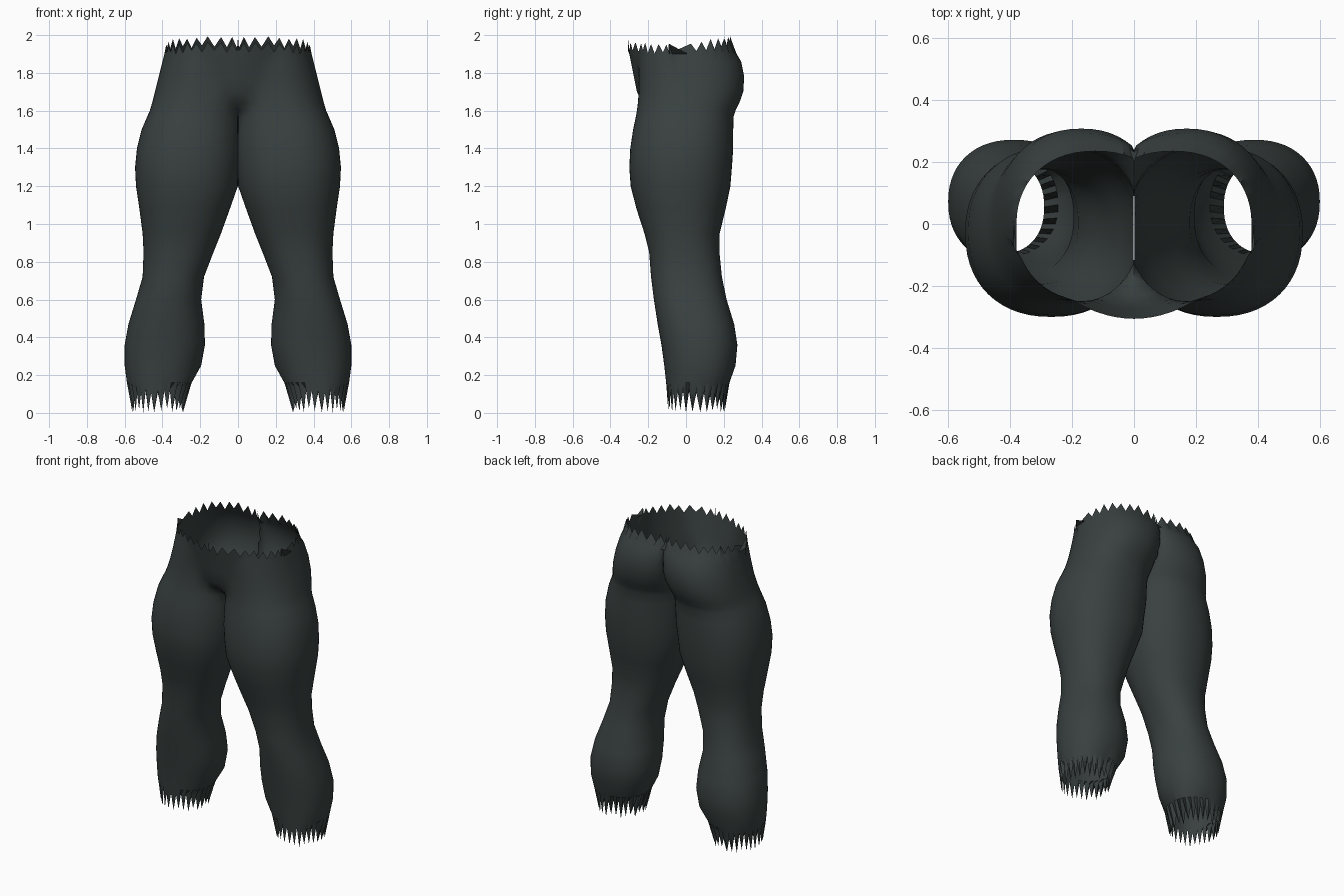
import bpy, bmesh, math, random

if "Cube" in bpy.data.objects:
    bpy.data.objects.remove(bpy.data.objects["Cube"])
random.seed(4)

N = 56  # points around each leg
cloth = bpy.data.materials.new("dark_grey_green")
cloth.diffuse_color = (0.040, 0.052, 0.050, 1)
cloth.use_nodes = True
cloth.node_tree.nodes["Principled BSDF"].inputs["Base Color"].default_value = cloth.diffuse_color

# Sections of one leg and half the hips: z, inner x, outer x, front y, back y
SECTIONS = [
    (0.025, .29, .56, -.095, .205), (0.13, .245, .588, -.105, .23),
    (0.25, .195, .60, -.115, .262), (0.36, .175, .60, -.13, .272),
    (0.47, .178, .58, -.15, .255), (0.60, .195, .54, -.17, .215),
    (0.72, .18, .505, -.185, .19), (0.85, .13, .50, -.195, .177),
    (0.95, .09, .505, -.22, .178), (1.08, .043, .522, -.262, .21),
    (1.20, .0, .54, -.293, .235), (1.30, -.01, .545, -.30, .243),
    (1.40, -.02, .535, -.295, .25), (1.50, -.02, .51, -.28, .25),
    (1.57, -.02, .48, -.265, .252), (1.60, -.025, .467, -.26, .262),
    (1.64, -.035, .455, -.255, .282), (1.70, -.06, .44, -.25, .303),
    (1.78, -.08, .42, -.25, .308), (1.86, -.10, .40, -.25, .292),
    (1.90, -.12, .39, -.25, .268), (1.93, -.13, .38, -.25, .235),
]
SPLIT = 1.59  # above this height both halves share one cavity
LAST = len(SECTIONS) - 1


def power(v, e):
    return math.copysign(abs(v) ** e, v)


def front_panel(x, z):
    """Depth of the bulging front between the thighs."""
    return -.31 + (1.95 - z) * .2 + max(0, 1.66 - z) * 1.0 + 1.5 * x * x


def ring(bm, row):
    z, xi, xo, yf, yb = SECTIONS[row]
    cx, rx, cy, ry = (xi + xo) / 2, (xo - xi) / 2, (yf + yb) / 2, (yb - yf) / 2
    verts = []
    for i in range(N):
        a = 2 * math.pi * i / N
        x = max(cx + rx * power(math.cos(a), .9), 0 if z > SPLIT else .001)
        y = cy + ry * power(math.sin(a), .9)
        h = z
        if z > SPLIT and y < 0:
            y = min(y, front_panel(x, z))
        # Ragged edges: every second point forms a tooth
        if row == 0:
            h = random.uniform(.0, .03) if i % 2 else random.uniform(.10, .13)
        elif row == 1:
            h += .03
        elif row == LAST:
            h = (1.955 if i % 2 else 1.905) + random.uniform(-.008, .008)
            h += max(0, y) * .16 + max(0, -y - .1) * .06
        verts.append(bm.verts.new((x, y, h)))
    return verts


# Trousers: loft one half, open the cavity between the hips, then mirror
bm = bmesh.new()
rings = [ring(bm, r) for r in range(len(SECTIONS))]
for lo, hi in zip(rings, rings[1:]):
    for i in range(N):
        j = (i + 1) % N
        quad = (lo[i], lo[j], hi[j], hi[i])
        on_seam = all(v.co.x < .0011 for v in quad)
        if not (on_seam and max(v.co.z for v in quad) > SPLIT):
            bm.faces.new(quad)
bmesh.ops.delete(bm, geom=[v for v in bm.verts if not v.link_faces], context='VERTS')
copy = bmesh.ops.duplicate(bm, geom=bm.verts[:] + bm.edges[:] + bm.faces[:])["geom"]
for v in copy:
    if isinstance(v, bmesh.types.BMVert):
        v.co.x = -v.co.x
bmesh.ops.reverse_faces(bm, faces=[f for f in copy if isinstance(f, bmesh.types.BMFace)])
bmesh.ops.remove_doubles(bm, verts=bm.verts[:], dist=.0004)

mesh = bpy.data.meshes.new("ragged_trousers")
bm.to_mesh(mesh)
bm.free()
mesh.materials.append(cloth)
trousers = bpy.data.objects.new("ragged_trousers", mesh)
bpy.context.collection.objects.link(trousers)
bpy.context.view_layer.objects.active = trousers
trousers.select_set(True)
bpy.ops.object.shade_smooth_by_angle(angle=math.radians(50))
